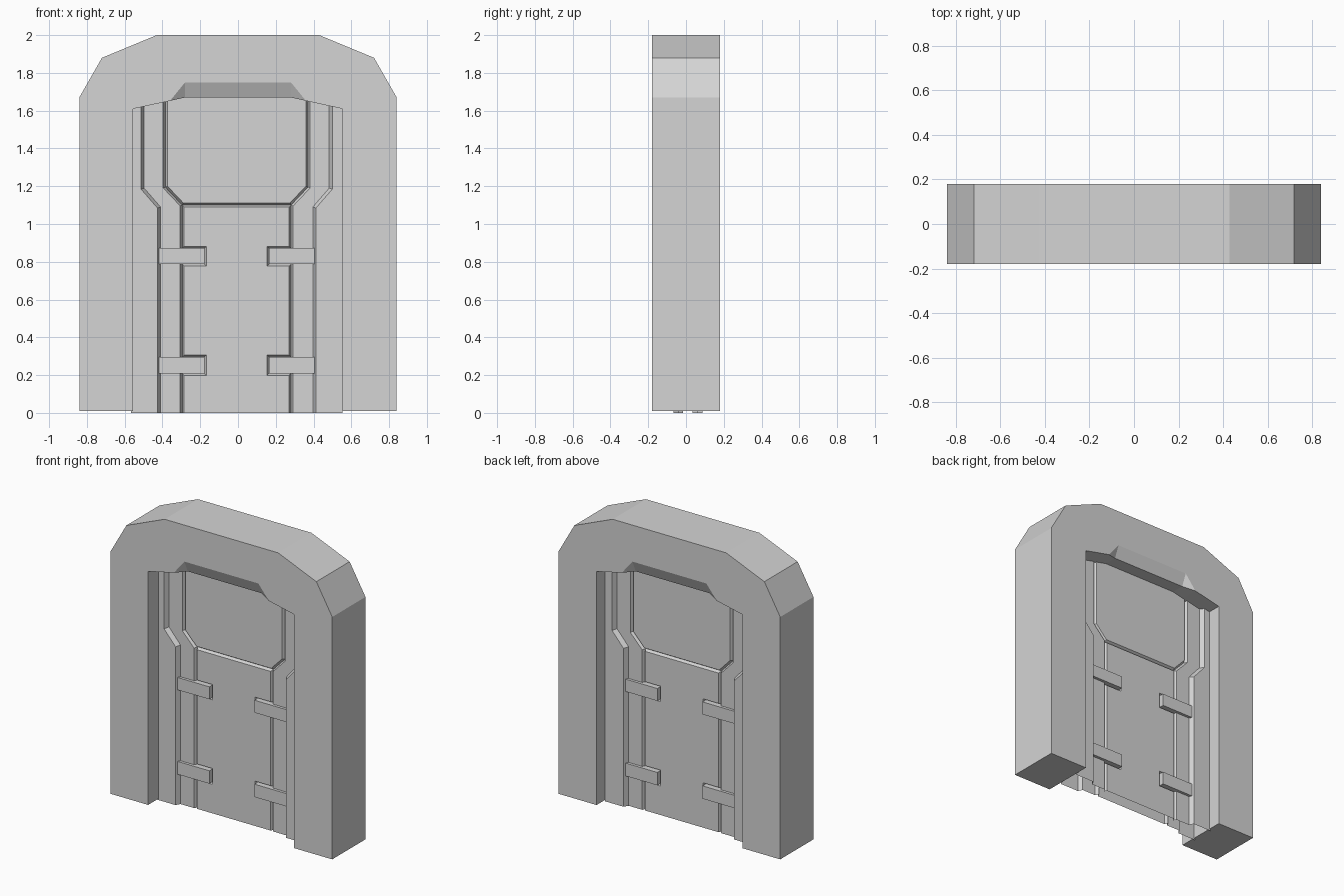
import bpy
import bmesh
from mathutils import Vector

if "Cube" in bpy.data.objects:
    bpy.data.objects.remove(bpy.data.objects["Cube"], do_unlink=True)

# One plain grey for everything
grey = bpy.data.materials.new("light_grey")
grey.use_nodes = True
COLOUR = (0.66, 0.66, 0.66, 1.0)
grey.diffuse_color = COLOUR
for node in grey.node_tree.nodes:
    if node.type == 'BSDF_PRINCIPLED':
        node.inputs["Base Color"].default_value = COLOUR


def finish(name, bm, location=(0, 0, 0)):
    mesh = bpy.data.meshes.new(name)
    bm.to_mesh(mesh)
    bm.free()
    mesh.materials.append(grey)
    obj = bpy.data.objects.new(name, mesh)
    obj.location = location
    bpy.context.collection.objects.link(obj)
    return obj


# ---- Arched surround: one outline lofted through four depths ----
def arch_ring(crown_z):
    outer = [(-0.84, 0.01), (-0.84, 1.67), (-0.72, 1.88), (-0.43, 2.0),
             (0.43, 2.0), (0.72, 1.88), (0.84, 1.67), (0.84, 0.01)]
    inner = [(0.552, 0.01), (0.552, 1.61), (0.36, 1.652), (0.28, crown_z),
             (-0.28, crown_z), (-0.36, 1.652), (-0.555, 1.61), (-0.555, 0.01)]
    return outer + inner


def build_frame():
    bm = bmesh.new()
    rings = []
    for y, crown in ((-0.18, 1.75), (-0.145, 1.67), (0.145, 1.67), (0.18, 1.75)):
        rings.append([bm.verts.new((x, y, z)) for x, z in arch_ring(crown)])
    n = len(rings[0])
    for r0, r1 in zip(rings, rings[1:]):
        for i in range(n):
            j = (i + 1) % n
            bm.faces.new((r0[i], r0[j], r1[j], r1[i]))
    bm.faces.new(rings[0])
    bm.faces.new(rings[3][::-1])
    # crease the ends of the sloped crown recess
    for face_ring, deep_ring in ((0, 1), (3, 2)):
        for foot, crown in ((10, 11), (13, 12)):
            bmesh.ops.connect_verts(bm, verts=[rings[face_ring][foot],
                                               rings[deep_ring][crown]])
    bmesh.ops.recalc_face_normals(bm, faces=bm.faces)
    return finish("arched_frame", bm)


build_frame()

# ---- Door: half outlines (x, z), mirrored left-right and front-back ----
DOOR_CENTRE = (-0.007, 0.01, 0.0)
TOP = 1.69
GROOVE, PANEL, STRIP, BAND, OUTER = -0.025, -0.045, -0.047, -0.066, -0.077


def inset(points, widths):
    """Move each edge inward by its own width and intersect neighbours."""
    result = []
    n = len(points)
    for i in range(n):
        p = Vector(points[i])
        d0 = (p - Vector(points[i - 1])).normalized()
        d1 = (Vector(points[(i + 1) % n]) - p).normalized()
        n0, n1 = Vector((-d0.y, d0.x)), Vector((-d1.y, d1.x))
        w0, w1 = widths[i - 1], widths[i]
        det = n0.x * n1.y - n0.y * n1.x
        result.append(p + Vector(((w0 * n1.y - w1 * n0.y) / det,
                                  (w1 * n0.x - w0 * n1.x) / det)))
    return result


def raised_panel(name, points, walls, bevel, y_base, y_face):
    """Flat face with sloped walls running down to y_base on chosen edges."""
    n = len(points)
    face_pts = inset(points, [bevel if i in walls else 0.0 for i in range(n)])
    bm = bmesh.new()
    face = [bm.verts.new((p.x, y_face, p.y)) for p in face_pts]
    base = [bm.verts.new((x, y_base, z)) for x, z in points]
    bm.faces.new(face)
    for i in walls:
        j = (i + 1) % n
        bm.faces.new((base[i], base[j], face[j], face[i]))
    bmesh.ops.delete(bm, geom=[v for v in bm.verts if not v.link_faces],
                     context='VERTS')
    obj = finish(name, bm, DOOR_CENTRE)
    mirror = obj.modifiers.new("mirror", 'MIRROR')
    mirror.use_axis = (True, True, False)
    mirror.merge_threshold = 0.0005
    return obj


# Lower panel with pockets for the hinge straps
STRAPS = ((0.209, 0.297), (0.787, 0.872))
lower = [(0, 0), (0.288, 0)]
for z0, z1 in STRAPS:
    lower += [(0.288, z0), (0.171, z0), (0.171, z1), (0.288, z1)]
lower += [(0.288, 1.1), (0, 1.1)]
raised_panel("lower_panel", lower, range(1, 11), 0.010, GROOVE, PANEL)

# Upper panel with clipped lower corners
raised_panel("upper_panel",
             [(0, 1.1), (0.288, 1.1), (0.378, 1.195), (0.378, TOP), (0, TOP)],
             range(0, 3), 0.012, GROOVE, PANEL)

# Border strip around both panels
raised_panel("border_strip",
             [(0.288, 0), (0.403, 0), (0.403, 1.09), (0.49, 1.19), (0.49, TOP),
              (0.378, TOP), (0.378, 1.195), (0.288, 1.1)],
             range(5, 8), 0.011, GROOVE, STRIP)

# Proud outer jamb beside the surround
raised_panel("outer_jamb",
             [(0.403, 0), (0.559, 0), (0.559, TOP), (0.49, TOP),
              (0.49, 1.19), (0.403, 1.09)],
             range(3, 6), 0.016, STRIP, OUTER)

# Hinge straps
for label, (z0, z1) in zip(("lower", "upper"), STRAPS):
    raised_panel(label + "_hinge_strap",
                 [(0.171, z0), (0.412, z0), (0.412, z1), (0.171, z1)],
                 (0, 2, 3), 0.0, GROOVE, BAND)
